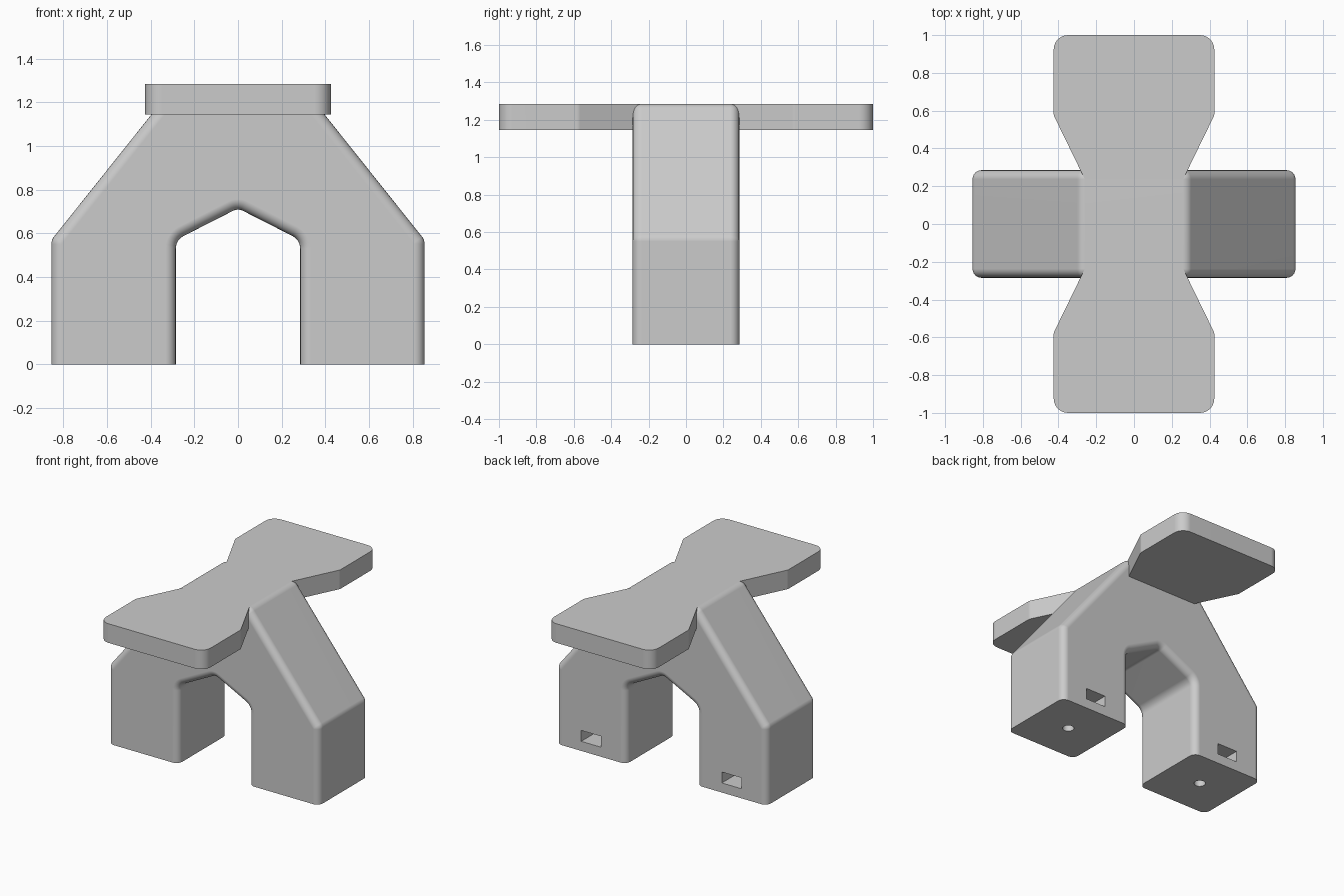
import bpy
import bmesh
import math
from mathutils import Vector

if "Cube" in bpy.data.objects:
    bpy.data.objects.remove(bpy.data.objects["Cube"], do_unlink=True)

grey = bpy.data.materials.new("light grey")
grey.use_nodes = True
GREY = (0.6, 0.6, 0.6, 1)
grey.diffuse_color = GREY
for node in grey.node_tree.nodes:
    if node.type == 'BSDF_PRINCIPLED':
        node.inputs["Base Color"].default_value = GREY


def rounded(corners, steps=6):
    """Outline from (a, b, radius) corners, with an arc wherever radius > 0."""
    outline = []
    for i, (a, b, r) in enumerate(corners):
        p = Vector((a, b))
        if r == 0:
            outline.append(p)
            continue
        u = (Vector(corners[i - 1][:2]) - p).normalized()
        v = (Vector(corners[(i + 1) % len(corners)][:2]) - p).normalized()
        half = u.angle(v) / 2
        centre = p + (u + v).normalized() * (r / math.sin(half))
        start = p + u * (r / math.tan(half)) - centre
        end = p + v * (r / math.tan(half)) - centre
        sweep = math.pi - 2 * half
        for k in range(steps + 1):
            t = k / steps
            arc = start * math.sin((1 - t) * sweep) + end * math.sin(t * sweep)
            outline.append(centre + arc / math.sin(sweep))
    return outline


def prism(points, depth):
    """Solid made by extruding a closed list of 3D points."""
    bm = bmesh.new()
    face = bm.faces.new([bm.verts.new(p) for p in points])
    grown = bmesh.ops.extrude_face_region(bm, geom=[face])["geom"]
    verts = [g for g in grown if isinstance(g, bmesh.types.BMVert)]
    bmesh.ops.translate(bm, verts=verts, vec=depth)
    bmesh.ops.recalc_face_normals(bm, faces=bm.faces)
    return bm


def make_object(name, bm):
    mesh = bpy.data.meshes.new(name)
    bm.to_mesh(mesh)
    bm.free()
    mesh.materials.append(grey)
    obj = bpy.data.objects.new(name, mesh)
    bpy.context.collection.objects.link(obj)
    return obj


def activate(obj):
    bpy.ops.object.select_all(action='DESELECT')
    obj.select_set(True)
    bpy.context.view_layer.objects.active = obj


def cut(target, cutter):
    mod = target.modifiers.new("cut", 'BOOLEAN')
    mod.operation = 'DIFFERENCE'
    mod.solver = 'EXACT'
    mod.object = cutter
    activate(target)
    bpy.ops.object.modifier_apply(modifier=mod.name)
    bpy.data.objects.remove(cutter, do_unlink=True)


# Two-legged arch with softened front and back rims
HALF, LEG, TOP = 0.285, 0.57, 1.285
side = [(HALF, 0, 0), (3 * HALF, 0, 0), (3 * HALF, LEG, 0.055), (HALF, TOP, 0.055)]
inner = (HALF, LEG, 0.065)
mirrored = [(-x, z, r) for x, z, r in reversed(side)]
profile = side + mirrored + [(-HALF, LEG, 0.065), (0, 0.715, 0.05), inner]
bm = prism([(p.x, -HALF, p.y) for p in rounded(profile)], (0, 2 * HALF, 0))
rims = [e for e in bm.edges
        if abs(e.verts[0].co.y - e.verts[1].co.y) < 0.001
        and max(v.co.z for v in e.verts) > 0.001]
bmesh.ops.bevel(bm, geom=rims, offset=0.048, offset_type='OFFSET',
                segments=6, profile=0.5, affect='EDGES')
bmesh.ops.recalc_face_normals(bm, faces=bm.faces)
arch = make_object("arch_body", bm)

# Nut slot in the back and screw hole in the foot of each leg
for x in (-LEG, LEG):
    slot = bmesh.new()
    bmesh.ops.create_cube(slot, size=1)
    bmesh.ops.scale(slot, vec=(0.16, 0.42, 0.08), verts=slot.verts)
    bmesh.ops.translate(slot, vec=(x, 0.13, 0.11), verts=slot.verts)
    cut(arch, make_object("slot_cutter", slot))
    hole = bmesh.new()
    bmesh.ops.create_cone(hole, cap_ends=True, segments=24,
                          radius1=0.038, radius2=0.038, depth=0.5)
    bmesh.ops.translate(hole, vec=(x, 0, 0), verts=hole.verts)
    cut(arch, make_object("hole_cutter", hole))

# Flat top plate, pinched at the waist
quarter = [(0.145, 0, 0), (0.425, 0.575, 0.04), (0.425, 1, 0.075)]
back = quarter + [(-x, y, r) for x, y, r in reversed(quarter)]
front = [(-x, -y, r) for x, y, r in back[1:-1]]
outline = rounded(back + front)
plate = make_object("top_plate",
                    prism([(p.x, p.y, 1.145) for p in outline], (0, 0, TOP - 1.145)))

for obj in (arch, plate):
    activate(obj)
    bpy.ops.object.shade_smooth_by_angle(angle=math.radians(30))
    weighted = obj.modifiers.new("even_shading", 'WEIGHTED_NORMAL')
    weighted.keep_sharp = True
